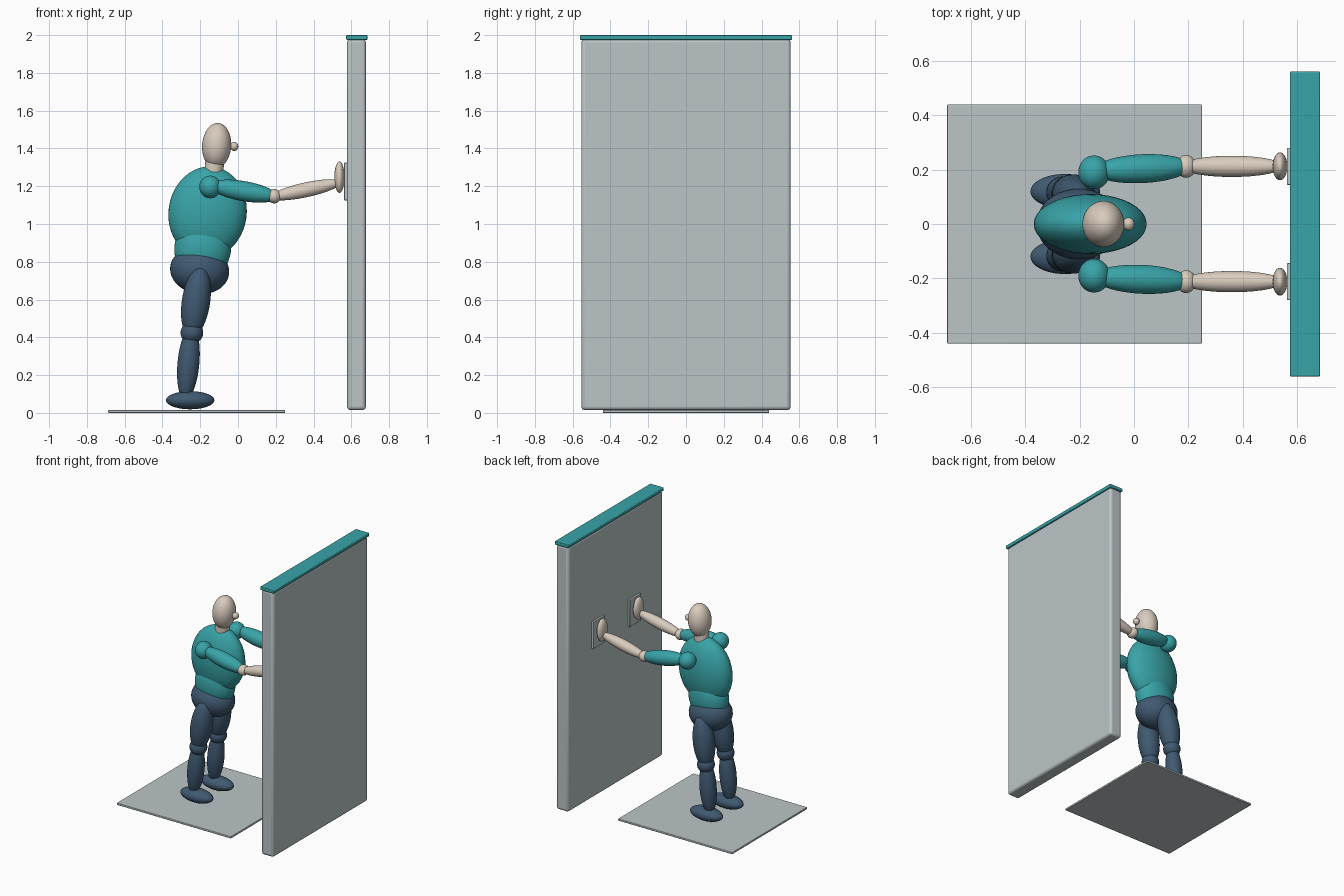
import bpy
from math import radians
from mathutils import Vector, Matrix

cube = bpy.data.objects.get("Cube")
if cube:
    bpy.data.objects.remove(cube, do_unlink=True)


def material(name, rgb):
    m = bpy.data.materials.new(name)
    m.use_nodes = True
    m.diffuse_color = (*rgb, 1)
    m.node_tree.nodes["Principled BSDF"].inputs["Base Color"].default_value = (*rgb, 1)
    return m


grey = material("light_grey", (0.50, 0.56, 0.57))
teal = material("teal", (0.04, 0.37, 0.39))
navy = material("navy", (0.05, 0.10, 0.165))
skin = material("pale_skin", (0.69, 0.60, 0.51))


def finish(name, mat):
    ob = bpy.context.object
    ob.name = ob.data.name = name
    ob.data.materials.append(mat)
    return ob


def ellipsoid(name, mat, centre, radii, lean=0):
    """Smooth ball scaled per axis, leaning towards +x by some degrees."""
    bpy.ops.mesh.primitive_uv_sphere_add(segments=40, ring_count=24)
    ob = finish(name, mat)
    ob.data.transform(Matrix.Diagonal((*radii, 1)))
    ob.location = centre
    ob.rotation_euler.y = radians(lean)
    bpy.ops.object.shade_smooth()
    return ob


def limb(name, mat, start, end, radius):
    """Long ellipsoid whose tips lie on two points."""
    a, b = Vector(start), Vector(end)
    ob = ellipsoid(name, mat, (a + b) / 2, (radius, radius, (b - a).length / 2))
    ob.rotation_euler = (b - a).to_track_quat('Z', 'Y').to_euler()


def box(name, mat, low, high, bevel):
    """Box between two corners with rounded edges."""
    lo, hi = Vector(low), Vector(high)
    bpy.ops.mesh.primitive_cube_add(size=1)
    ob = finish(name, mat)
    ob.data.transform(Matrix.Diagonal((*(hi - lo), 1)))
    ob.location = (lo + hi) / 2
    mod = ob.modifiers.new("rounded_edges", 'BEVEL')
    mod.width, mod.segments = bevel, 3
    bpy.ops.object.shade_smooth_by_angle(angle=radians(35))


# Floor mat, wall and wall cap
box("floor_mat", grey, (-0.687, -0.44, 0), (0.25, 0.44, 0.015), 0.004)
box("wall", grey, (0.577, -0.554, 0.015), (0.677, 0.554, 1.98), 0.018)
box("wall_cap", teal, (0.573, -0.561, 1.975), (0.685, 0.561, 2.0), 0.005)

# Torso and head
ellipsoid("pelvis", navy, (-0.203, 0, 0.755), (0.157, 0.13, 0.125), 8)
ellipsoid("waist", teal, (-0.187, 0, 0.87), (0.15, 0.105, 0.17), 8)
ellipsoid("chest", teal, (-0.161, 0, 1.06), (0.207, 0.11, 0.245), 8)
bpy.ops.mesh.primitive_cylinder_add(vertices=40, radius=0.05, depth=0.12,
                                    location=(-0.127, 0, 1.29), rotation=(0, radians(6), 0))
finish("neck", skin)
bpy.ops.object.shade_smooth_by_angle(angle=radians(35))
ellipsoid("head", skin, (-0.113, 0, 1.415), (0.077, 0.085, 0.12), 4)
ellipsoid("nose", skin, (-0.02, 0, 1.411), (0.022, 0.024, 0.024))

# Arms, hands, wall pads, legs and feet on both sides
for side, s in (("left", 1), ("right", -1)):
    ellipsoid(side + "_shoulder", teal, (-0.147, s * 0.19, 1.196), (0.058, 0.062, 0.06))
    limb(side + "_upper_arm", teal, (-0.15, s * 0.195, 1.205), (0.21, s * 0.212, 1.143), 0.053)
    ellipsoid(side + "_elbow", skin, (0.192, s * 0.212, 1.147), (0.036, 0.042, 0.038))
    limb(side + "_forearm", skin, (0.17, s * 0.212, 1.14), (0.55, s * 0.212, 1.222), 0.039)
    ellipsoid(side + "_hand", skin, (0.537, s * 0.212, 1.248), (0.027, 0.051, 0.083))
    box(side + "_wall_pad", grey, (0.562, s * 0.212 - 0.068, 1.125),
        (0.58, s * 0.212 + 0.068, 1.325), 0.004)
    limb(side + "_thigh", navy, (-0.195, s * 0.10, 0.778), (-0.25, s * 0.115, 0.40), 0.075)
    ellipsoid(side + "_knee", navy, (-0.244, s * 0.115, 0.425), (0.06, 0.06, 0.058))
    limb(side + "_shin", navy, (-0.245, s * 0.115, 0.455), (-0.28, s * 0.118, 0.07), 0.058)
    ellipsoid(side + "_foot", navy, (-0.253, s * 0.12, 0.067), (0.128, 0.064, 0.048))
